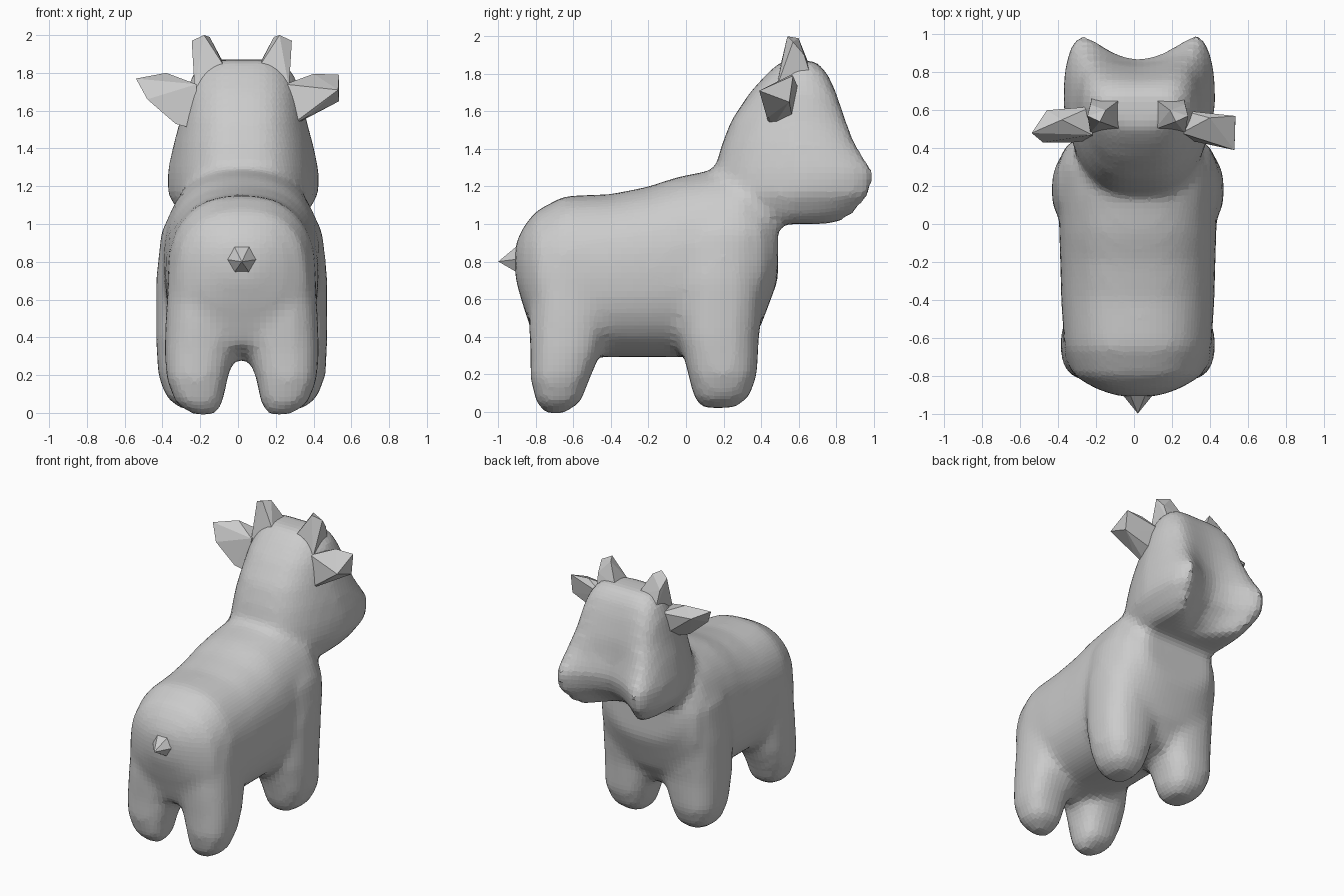
import bpy, bmesh, math

if "Cube" in bpy.data.objects:
    bpy.data.objects.remove(bpy.data.objects["Cube"])

CX = 0.02  # the body's mid-line


def power(v, e):
    return math.copysign(abs(v) ** e, v)


def loft(bm, rings):
    loops = [[bm.verts.new(p) for p in ring] for ring in rings]
    n = len(loops[0])
    for a, b in zip(loops, loops[1:]):
        for i in range(n):
            j = (i + 1) % n
            bm.faces.new((a[i], a[j], b[j], b[i]))
    bm.faces.new(loops[0])
    bm.faces.new(loops[-1])


def superellipse(e, n=32):
    for i in range(n):
        a = 2 * math.pi * i / n
        yield power(math.cos(a), 2 / e), power(math.sin(a), 2 / e)


def finish(bm, name):
    bmesh.ops.recalc_face_normals(bm, faces=bm.faces)
    me = bpy.data.meshes.new(name)
    bm.to_mesh(me)
    bm.free()
    ob = bpy.data.objects.new(name, me)
    bpy.context.collection.objects.link(ob)
    return ob


def hull(name, pts):
    bm = bmesh.new()
    for p in pts:
        bm.verts.new(p)
    bmesh.ops.convex_hull(bm, input=bm.verts)
    return finish(bm, name)


bm = bmesh.new()

# torso: (y, low z, high z, half width)
torso = [(-.91, .71, .89, .1), (-.87, .57, .98, .22), (-.8, .36, 1.07, .34),
         (-.65, .28, 1.15, .39), (-.4, .29, 1.16, .405), (-.2, .29, 1.2, .41),
         (-.05, .29, 1.25, .415), (.15, .28, 1.29, .42), (.3, .3, 1.3, .42),
         (.4, .46, 1.2, .39), (.49, .7, 1.08, .28)]
loft(bm, [[(CX + hx * c, y, (lo + hi) / 2 + (hi - lo) / 2 * s)
           for c, s in superellipse(2.4)] for y, lo, hi, hx in torso])

# legs: (z, back y, front y, inner x, outer x), mirrored
hind_leg = [(-.01, -.75, -.65, .14, .26), (.05, -.8, -.56, .1, .35),
            (.18, -.83, -.51, .075, .4), (.32, -.83, -.45, .03, .41),
            (.5, -.84, -.4, -.04, .405), (.75, -.83, -.4, -.05, .39),
            (.95, -.75, -.4, .05, .33)]
front_leg = [(.02, .08, .26, .17, .32), (.08, .04, .34, .12, .40),
             (.2, .01, .38, .085, .445), (.4, -.04, .39, .02, .455),
             (.7, -.06, .43, -.05, .455), (.95, -.03, .45, -.05, .43),
             (1.08, .03, .42, .0, .37)]
for leg in (hind_leg, front_leg):
    for side in (-1, 1):
        loft(bm, [[(CX + side * ((xi + xo) / 2 + (xo - xi) / 2 * c),
                    (y0 + y1) / 2 + (y1 - y0) / 2 * s, z)
                   for c, s in superellipse(2.5, 20)] for z, y0, y1, xi, xo in leg])

# neck and head: (z, back y, front y, half width, hollow of the face)
head = [(1.0, .1, .91, .28, .3), (1.06, .11, 1.0, .34, .28), (1.16, .13, 1.09, .4, .26),
        (1.28, .15, 1.1, .4, .23), (1.42, .19, .985, .37, .14),
        (1.55, .24, .91, .335, .08), (1.7, .34, .84, .305, .05),
        (1.8, .43, .78, .265, .03), (1.87, .51, .7, .2, .01)]
rings = []
for z, y0, y1, hx, hollow in head:
    ring = []
    for c, s in superellipse(3, 48):
        x = hx * c * (1 if s > 0 else 1 + .25 * s)
        y = (y0 + y1) / 2 + (y1 - y0) / 2 * s
        y -= hollow * max(0, s) * max(0, 1 - (c / .8) ** 2)
        ring.append((CX + .008 + x, y, z))
    rings.append(ring)
loft(bm, rings)

# fuse into one body
body = finish(bm, "body")
remesh = body.modifiers.new("fuse", 'REMESH')
remesh.mode = 'VOXEL'
remesh.voxel_size = .033
smooth = body.modifiers.new("soften", 'SMOOTH')
smooth.factor = .5
smooth.iterations = 6

# horns on both sides
for side, label in ((-1, "left"), (1, "right")):
    hull(label + "_horn", [(CX + side * x, y, z) for x, y, z in (
        (.25, .48, 1.72), (.24, .68, 1.74), (.09, .66, 1.84), (.09, .5, 1.83),
        (.265, .57, 1.97), (.2, .54, 2.0), (.17, .6, 1.99), (.25, .63, 1.9))])

# ears, the left one narrower at its tip
hull("right_ear", [(.25, .45, 1.5), (.25, .57, 1.55), (.25, .48, 1.74), (.25, .6, 1.72),
                   (.53, .39, 1.71), (.535, .57, 1.79), (.535, .55, 1.65),
                   (.4, .56, 1.795), (.37, .44, 1.57)])
hull("left_ear", [(-.22, .44, 1.5), (-.22, .6, 1.55), (-.22, .47, 1.74), (-.22, .62, 1.73),
                  (-.54, .48, 1.77), (-.48, .43, 1.66), (-.46, .6, 1.74),
                  (-.38, .55, 1.8), (-.33, .43, 1.53)])

# stubby tail
hull("tail", [(CX, -1.0, .8)] + [(CX + .13 * math.cos(a), -.84, .82 + .13 * math.sin(a))
                                 for a in [math.tau * i / 6 for i in range(6)]])
